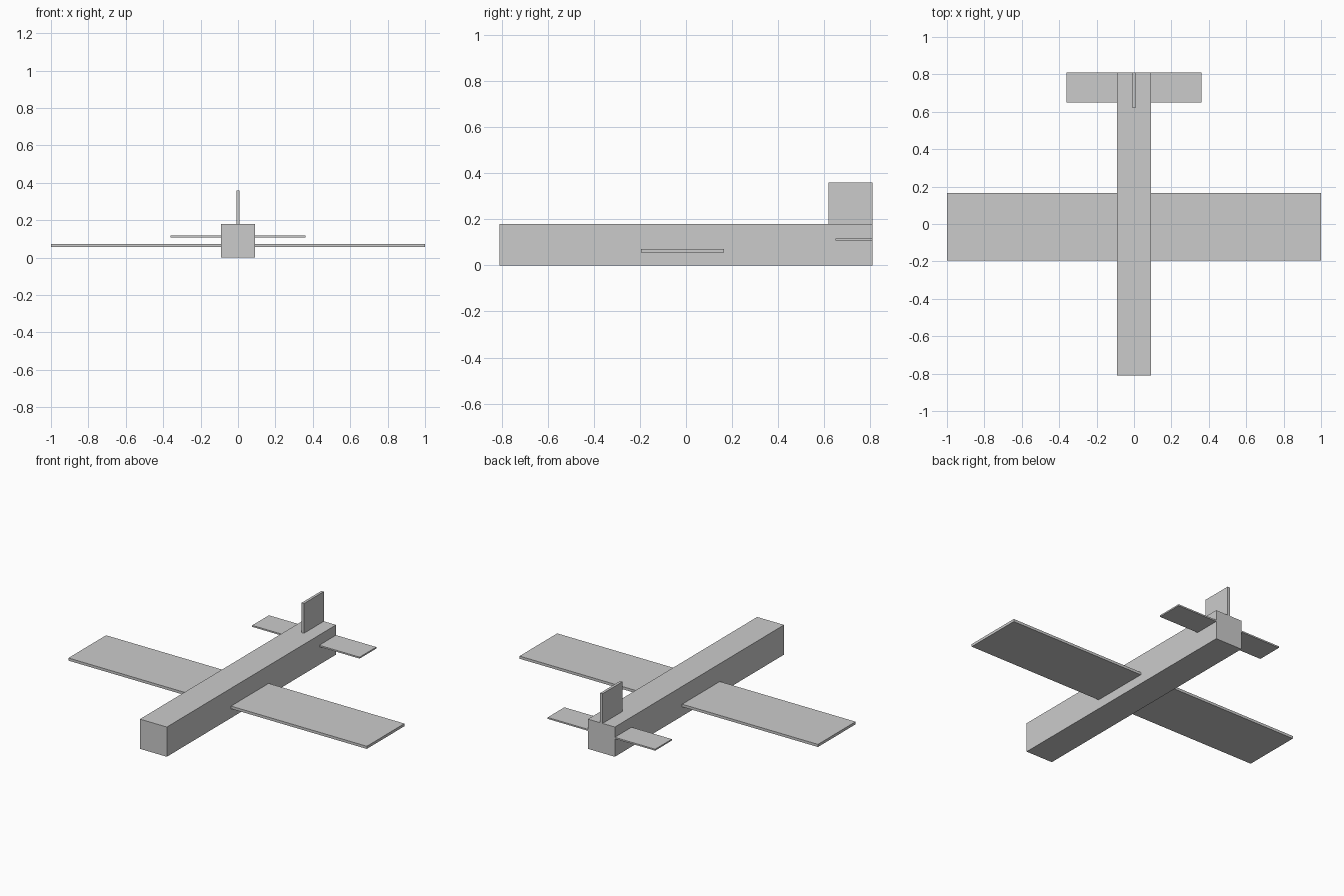
import bpy

if "Cube" in bpy.data.objects:
    bpy.data.objects.remove(bpy.data.objects["Cube"])

# Single flat grey for the whole aircraft
grey = bpy.data.materials.new("light_grey")
grey.diffuse_color = (0.6, 0.6, 0.6, 1.0)
grey.use_nodes = True
grey.node_tree.nodes["Principled BSDF"].inputs["Base Color"].default_value = grey.diffuse_color


def box(name, low, high):
    """Add a box spanning two opposite corners."""
    centre = [(a + b) / 2 for a, b in zip(low, high)]
    bpy.ops.mesh.primitive_cube_add(size=1, location=centre)
    ob = bpy.context.object
    ob.name = name
    ob.scale = [b - a for a, b in zip(low, high)]
    bpy.ops.object.transform_apply(location=False, rotation=False, scale=True)
    ob.data.materials.append(grey)
    return ob


# Body
box("fuselage", (-0.09, -0.81, 0.0), (0.09, 0.81, 0.18))

# Main wing passing through the body
box("wing", (-1.0, -0.195, 0.056), (1.0, 0.165, 0.072))

# Tail surfaces, flush with the rear end
box("tailplane", (-0.36, 0.65, 0.109), (0.36, 0.81, 0.118))
box("tail_fin", (-0.008, 0.62, 0.18), (0.008, 0.81, 0.36))
